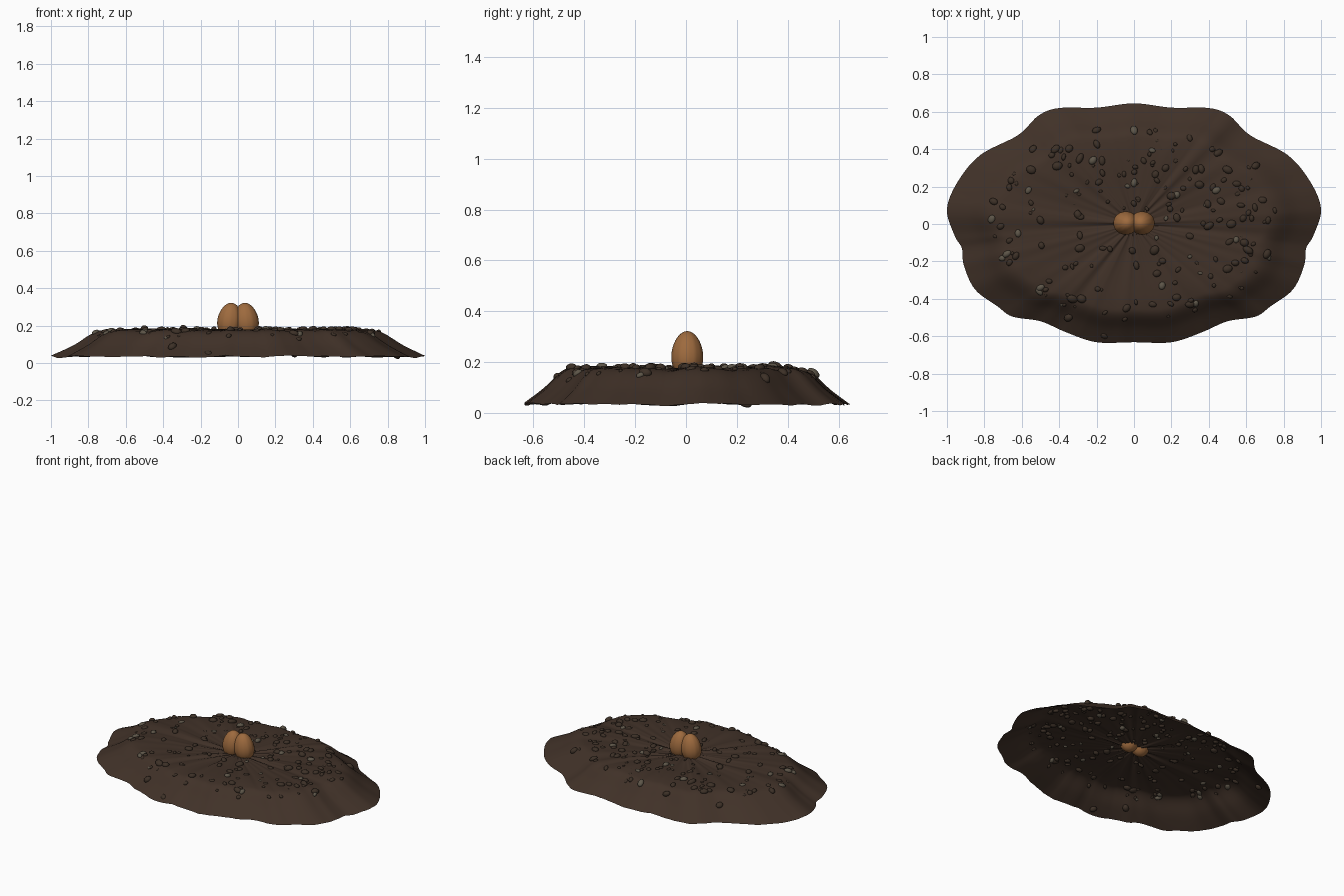
import bpy, bmesh, math, random
from mathutils import Vector, Matrix, noise
from mathutils.bvhtree import BVHTree

random.seed(7)
cube = bpy.data.objects.get("Cube")
if cube:
    bpy.data.objects.remove(cube, do_unlink=True)


def material(name, rgb):
    m = bpy.data.materials.new(name)
    m.use_nodes = True
    m.diffuse_color = (*rgb, 1)
    shader = m.node_tree.nodes["Principled BSDF"]
    shader.inputs["Base Color"].default_value = (*rgb, 1)
    shader.inputs["Roughness"].default_value = 0.9
    return m


soil = material("dark soil", (0.052, 0.031, 0.021))
clod = material("brown clod", (0.046, 0.030, 0.020))
stone = material("grey pebble", (0.11, 0.092, 0.066))
tan = material("tan seed", (0.34, 0.145, 0.048))


def finish(bm, name, mat):
    for f in bm.faces:
        f.smooth = True
    mesh = bpy.data.meshes.new(name)
    bm.to_mesh(mesh)
    mesh.materials.append(mat)
    obj = bpy.data.objects.new(name, mesh)
    bpy.context.collection.objects.link(obj)
    return obj


def spline(points, steps):
    """Smooth curve through the points, last one left out."""
    out = []
    for i in range(len(points) - 3):
        a, b, c, d = points[i:i + 4]
        for k in range(steps):
            u = k / steps
            out.append(b + ((c - a) * u + (a * 2 - b * 5 + c * 4 - d) * u ** 2
                            + (b * 3 - a - c * 3 + d) * u ** 3) / 2)
    return out


# Lobed outline: right half, mirrored to the left
half = [Vector(p) for p in [
    (0, .645), (.2, .622), (.4, .62), (.51, .58), (.62, .475), (.82, .37),
    (.94, .23), (1, .08), (.96, -.06), (.92, -.13), (.91, -.22), (.85, -.35),
    (.73, -.44), (.65, -.495), (.5, -.52), (.36, -.58), (.2, -.632), (0, -.632)]]
flip = Vector((-1, 1))
loop = half + [p * flip for p in reversed(half[1:-1])]
outline = spline([loop[-1]] + loop + loop[:2], 6)

# Height from centre to rim
section = [Vector(p) for p in [(0, .172), (.25, .175), (.5, .178), (.68, .174),
                               (.77, .158), (.88, .092), (1, .034)]]
profile = spline([section[0]] + section + [section[-1]], 5) + [section[-1]]

# Open soil mound with radial creases and ragged rim
bm = bmesh.new()
rings = []
for t, z in profile[1:]:
    ring = []
    for p in outline:
        d = p.normalized()
        crease = noise.noise(Vector((d.x * 6, d.y * 6, 0))) * 0.009
        crease += noise.noise(Vector((d.x * 14, d.y * 14, 3))) * 0.004
        lump = noise.noise(Vector((p.x * t * 5, p.y * t * 5, 8))) * 0.005
        ring.append(bm.verts.new((p.x * t, p.y * t, z + crease + lump)))
    rings.append(ring)
top = bm.verts.new((0, 0, profile[0].y))
n = len(outline)
for i in range(n):
    j = (i + 1) % n
    bm.faces.new((top, rings[0][j], rings[0][i]))
    for a, b in zip(rings, rings[1:]):
        bm.faces.new((a[i], a[j], b[j], b[i]))
bmesh.ops.recalc_face_normals(bm, faces=bm.faces)
if sum(f.normal.z for f in bm.faces) < 0:
    bmesh.ops.reverse_faces(bm, faces=bm.faces)
bm.normal_update()
ground = BVHTree.FromBMesh(bm)
finish(bm, "soil_mound", soil)
bm.free()


def add_pebble(bm, x, y, size, sink=0.0):
    """Squashed lump lying on the mound surface."""
    hit, normal, _, _ = ground.ray_cast(Vector((x, y, 1)), Vector((0, 0, -1)))
    if hit is None:
        return
    scale = (size * random.uniform(1, 1.35), size * random.uniform(.75, 1),
             size * random.uniform(.6, .8))
    turn = normal.to_track_quat('Z', 'Y').to_matrix().to_4x4()
    matrix = (Matrix.Translation(hit + normal * (size * .1 - sink)) @ turn
              @ Matrix.Rotation(random.uniform(0, math.tau), 4, 'Z')
              @ Matrix.Diagonal((*scale, 1)))
    bmesh.ops.create_uvsphere(bm, u_segments=12, v_segments=8, radius=1, matrix=matrix)


# Scattered clods and pebbles
clods, stones = bmesh.new(), bmesh.new()
for x, y in [(-.2, .5), (-.42, .4), (-.54, .4), (-.55, .29), (-.41, .31), (-.29, .35),
             (.33, .29), (.35, .21), (.45, .38), (.5, .29), (.65, .31), (.2, .15),
             (.4, -.01), (.52, 0), (.59, -.1), (.61, -.14), (.71, -.16), (.5, -.24),
             (.11, -.14), (-.29, -.13), (-.75, .12), (-.5, .02), (-.3, .05),
             (-.33, -.4), (-.28, -.4), (-.04, -.45), (.3, -.43), (-.35, -.5)]:
    add_pebble(clods, x, y, 0.023)
for x, y in [(-.22, .34), (0, .5), (.44, .18), (-.62, -.05), (-.5, -.34), (.15, -.33),
             (-.68, -.16), (0, .22)]:
    add_pebble(stones, x, y, 0.021)
for k in range(165):
    angle, r = random.uniform(0, math.tau), 0.82 * random.uniform(.03, 1) ** .5
    target = stones if k % 9 == 0 else clods
    add_pebble(target, .95 * r * math.cos(angle), .63 * r * math.sin(angle),
               random.uniform(.008, .02), random.uniform(0, .006))
# Few loose lumps under the rim
for x, y, sink in [(.86, .24, .03), (-.16, -.6, .01), (.3, .59, .02), (-.8, .3, .02)]:
    add_pebble(clods, x, y, 0.02, sink)
low = min(v.co.z for v in clods.verts)
for v in clods.verts:
    if v.co.z < 0:
        v.co.z = 0
finish(clods, "soil_clods", clod)
finish(stones, "small_stones", stone)
clods.free()
stones.free()

# Two seed halves side by side, finely ribbed and wider at the base
for side, label in ((-1, "right"), (1, "left")):
    bm = bmesh.new()
    bmesh.ops.create_uvsphere(bm, u_segments=48, v_segments=20, radius=1)
    for v in bm.verts:
        angle = math.atan2(v.co.y, v.co.x)
        swell = (1 - 0.1 * v.co.z) * (1 + 0.008 * math.cos(12 * angle))
        v.co = Vector((v.co.x * .066 * swell, v.co.y * .062 * swell, v.co.z * .093))
    seed = finish(bm, label + "_seed_half", tan)
    bm.free()
    seed.location = (side * .043, .005, .229)
    seed.rotation_euler.y = -side * .12
